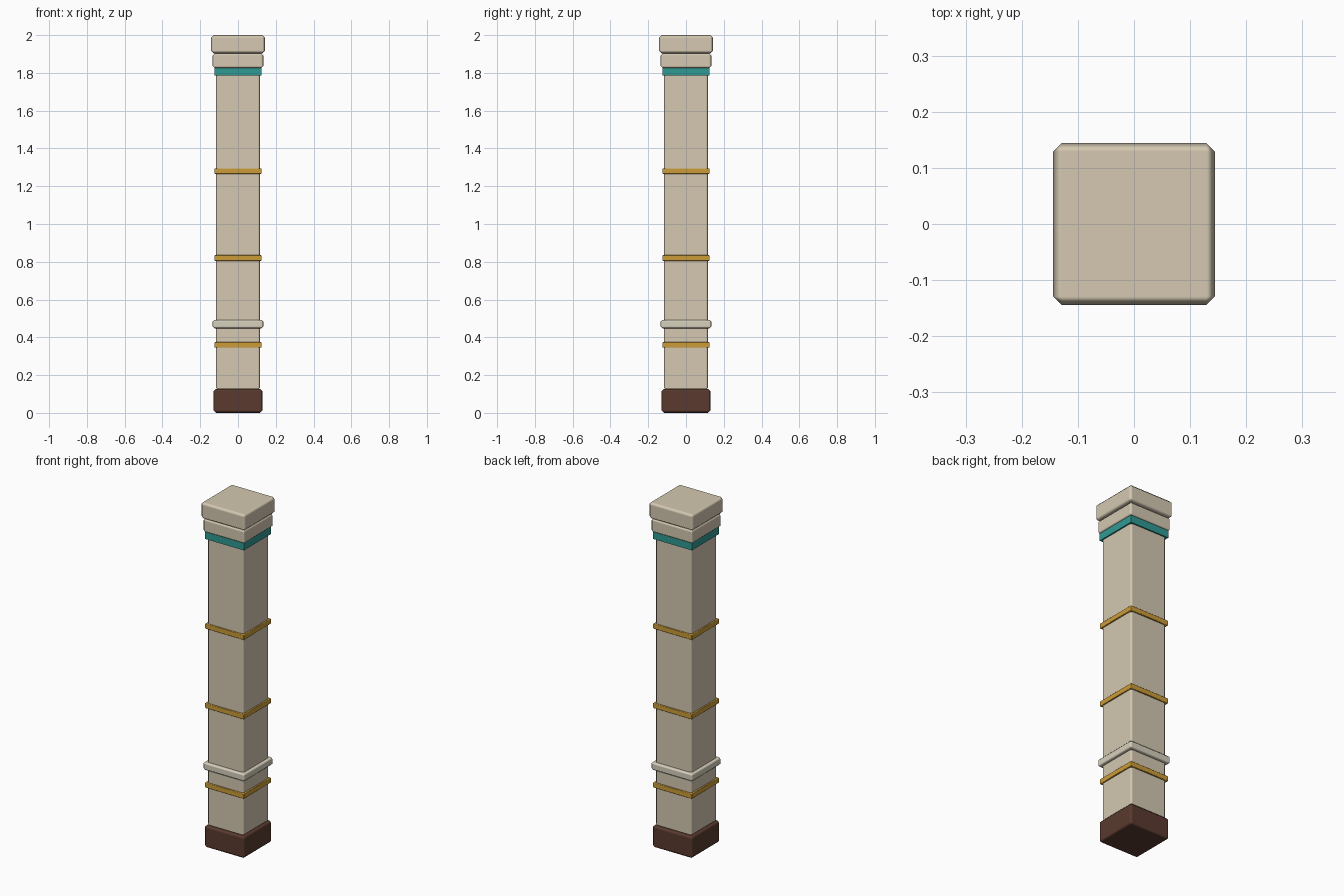
import bpy

if "Cube" in bpy.data.objects:
    bpy.data.objects.remove(bpy.data.objects["Cube"])


def material(name, rgb):
    m = bpy.data.materials.new(name)
    m.diffuse_color = (*rgb, 1)
    m.use_nodes = True
    m.node_tree.nodes["Principled BSDF"].inputs["Base Color"].default_value = m.diffuse_color
    return m


CREAM = material("cream_stone", (0.66, 0.58, 0.44))
PALE = material("pale_stone", (0.68, 0.63, 0.51))
GOLD = material("gold", (0.60, 0.33, 0.04))
TEAL = material("teal", (0.03, 0.32, 0.29))
BROWN = material("dark_brown", (0.10, 0.042, 0.028))


def block(name, half, z0, z1, mat, bevel=0.0):
    """Square block centred on the z axis, with an optional chamfer."""
    bpy.ops.mesh.primitive_cube_add(size=1, location=(0, 0, (z0 + z1) / 2))
    ob = bpy.context.object
    ob.name = name
    ob.scale = (2 * half, 2 * half, z1 - z0)
    bpy.ops.object.transform_apply(location=False, rotation=False, scale=True)
    ob.data.materials.append(mat)
    if bevel:
        bpy.ops.object.shade_smooth()
        mod = ob.modifiers.new("chamfer", 'BEVEL')
        mod.width = bevel
        mod.segments = 1
        mod.harden_normals = True
    return ob


# Plinth and shaft
block("base_plinth", 0.13, 0.0, 0.127, BROWN, 0.013)
block("shaft", 0.117, 0.122, 1.83, CREAM, 0.011)

# Gold bands, evenly spaced up the shaft
for i in range(3):
    z = 0.36 + 0.46 * i
    block(f"gold_band_{i + 1}", 0.125, z - 0.015, z + 0.015, GOLD, 0.003)

# Pale moulding above the lowest band
block("lower_moulding", 0.134, 0.448, 0.493, PALE, 0.01)

# Capital: teal band, neck slab and top slab
block("teal_band", 0.125, 1.785, 1.835, TEAL)
block("capital_neck", 0.134, 1.825, 1.903, CREAM, 0.011)
block("capital_top", 0.144, 1.903, 2.0, CREAM, 0.015)
